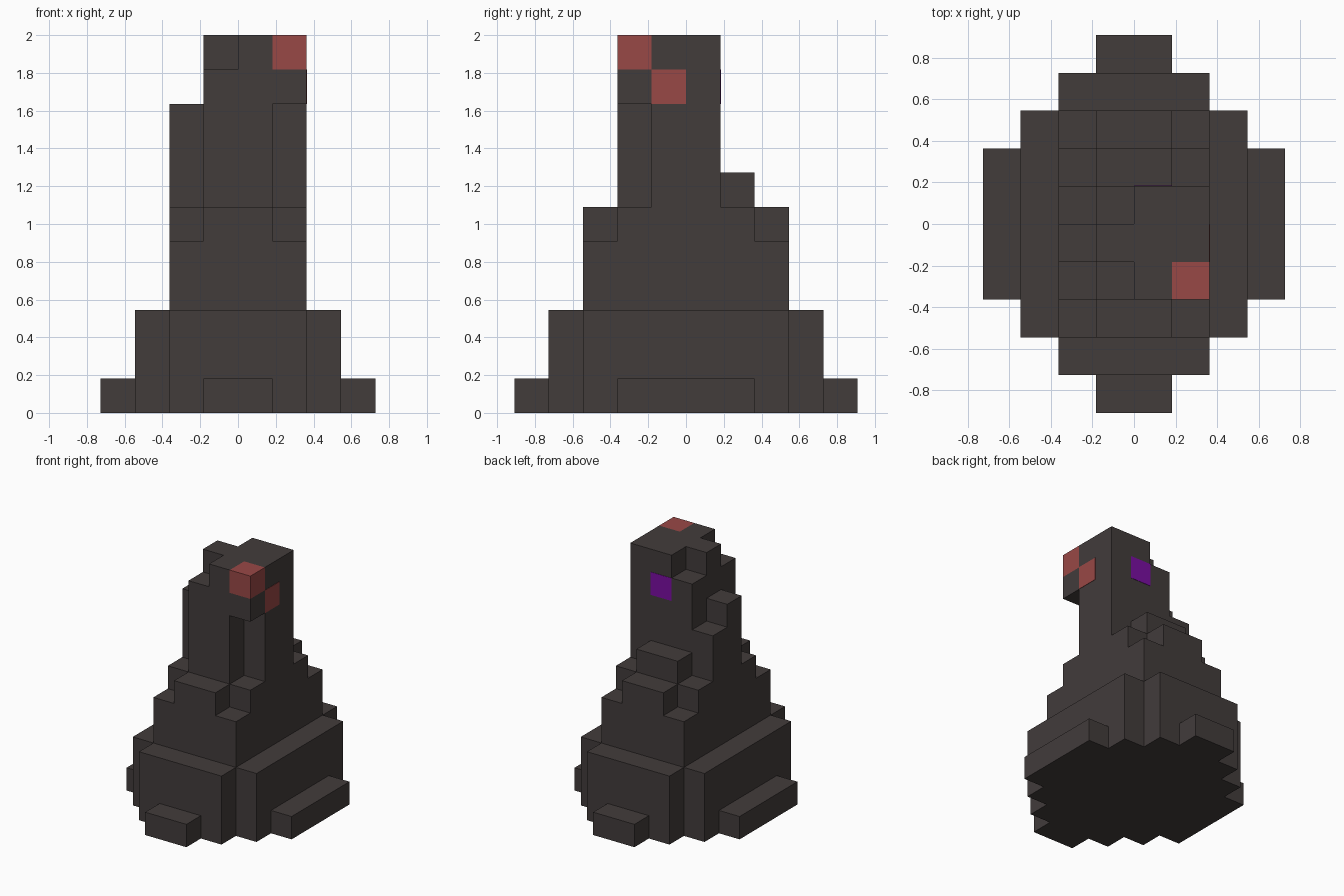
import bpy
import bmesh

if "Cube" in bpy.data.objects:
    bpy.data.objects.remove(bpy.data.objects["Cube"], do_unlink=True)

U = 2 / 11  # one block


def material(name, rgb):
    linear = [((c / 255 + 0.055) / 1.055) ** 2.4 if c > 10 else c / 255 / 12.92 for c in rgb]
    m = bpy.data.materials.new(name)
    m.use_nodes = True
    m.diffuse_color = (*linear, 1)
    m.node_tree.nodes["Principled BSDF"].inputs["Base Color"].default_value = (*linear, 1)
    return m


STONE = material("dark stone", (66, 60, 59))
RED = material("dull red", (153, 72, 70))
PURPLE = material("purple", (122, 14, 162))


def prism(name, outline, z0, z1, mat=STONE):
    """Extrude a footprint, given in blocks, from z0 to z1."""
    bm = bmesh.new()
    base = bm.faces.new([bm.verts.new((x * U, y * U, z0 * U)) for x, y in outline])
    top = bmesh.ops.extrude_face_region(bm, geom=[base])["geom"]
    verts = [g for g in top if isinstance(g, bmesh.types.BMVert)]
    bmesh.ops.translate(bm, verts=verts, vec=(0, 0, (z1 - z0) * U))
    bmesh.ops.recalc_face_normals(bm, faces=bm.faces)
    mesh = bpy.data.meshes.new(name)
    bm.to_mesh(mesh)
    bm.free()
    mesh.materials.append(mat)
    obj = bpy.data.objects.new(name, mesh)
    bpy.context.collection.objects.link(obj)
    return obj


def box(name, x0, x1, y0, y1, z0, z1, mat=STONE):
    return prism(name, [(x0, y0), (x1, y0), (x1, y1), (x0, y1)], z0, z1, mat)


def four_way(quarter):
    """Mirror a quarter outline across both axes."""
    half = quarter + [(-x, y) for x, y in reversed(quarter)]
    return half + [(-x, -y) for x, y in half]


# Stepped base and body, symmetric tiers
prism("base_skirt", four_way([(4, 2), (3, 2), (3, 3), (2, 3), (2, 4), (1, 4), (1, 5)]), 0, 1)
prism("base", four_way([(3, 3), (2, 3), (2, 4)]), 1, 3)
prism("body", four_way([(2, 3)]), 3, 5)
prism("shoulders", four_way([(2, 2), (1, 2), (1, 3)]), 5, 6)

# Tower with its side and back steps
prism("tower", [(-1, -2), (1, -2), (1, -1), (2, -1), (2, 1), (-1, 1)], 6, 9)
box("left_flank", -2, -1, -1, 0, 6, 9)
box("left_step", -2, -1, 0, 1, 6, 8)
box("back_step", -1, 1, 1, 2, 6, 7)

# Overhanging head and notched crown
box("head", -1, 2, -2, 1, 9, 10)
prism("crown", [(0, -2), (1, -2), (1, -1), (2, -1), (2, 1), (0, 1),
                (0, 0), (-1, 0), (-1, -1), (0, -1)], 10, 11)

# Coloured corner block and thin inlaid plates
box("red_corner", 1, 2, -2, -1, 10, 11, RED)
box("red_side_plate", 2, 2.015, -1, 0, 9, 10, RED)
box("purple_back_plate", 0, 1, 1, 1.015, 9, 10, PURPLE)
